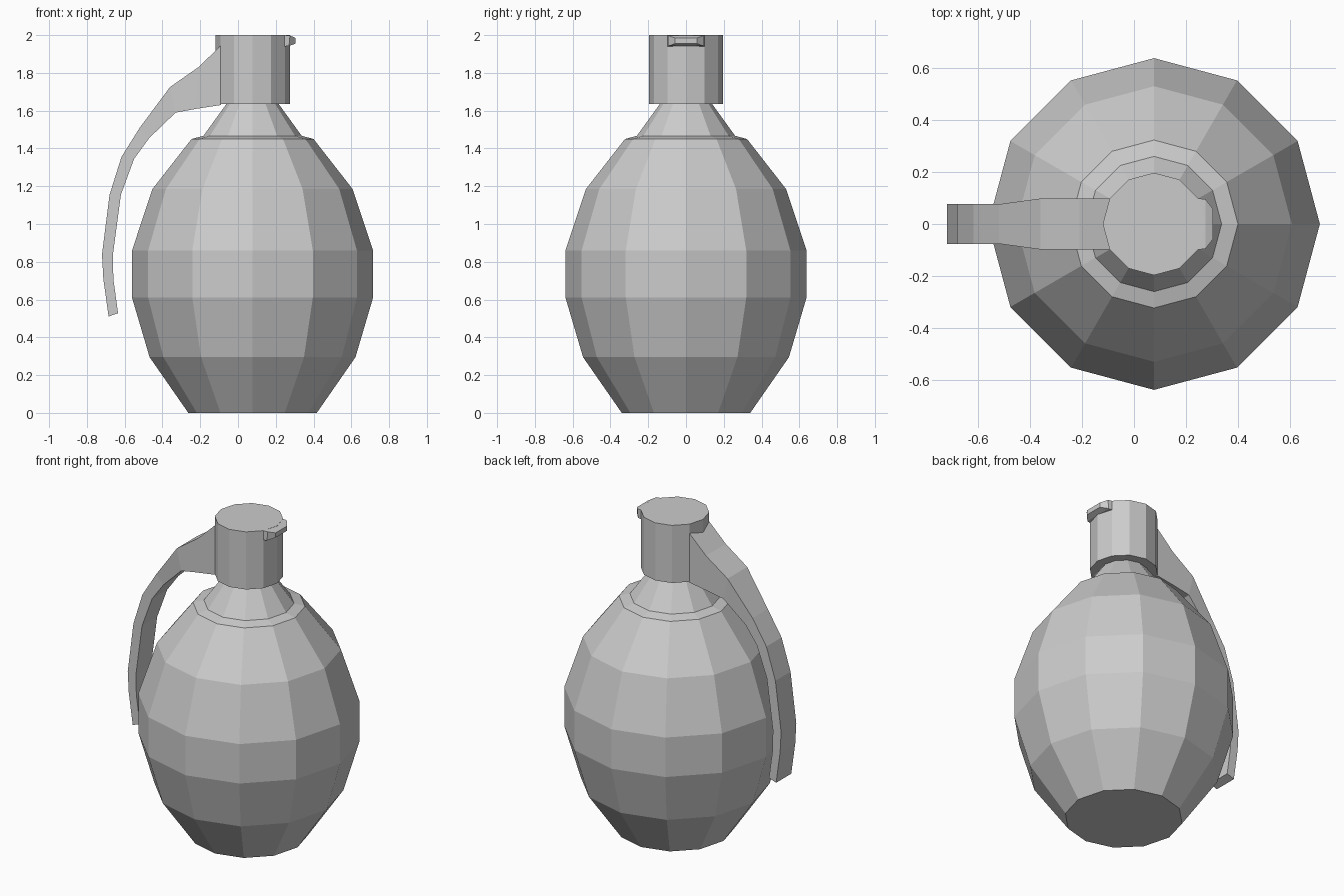
import bpy, bmesh
from math import cos, sin, pi

if "Cube" in bpy.data.objects:
    bpy.data.objects.remove(bpy.data.objects["Cube"])

AXIS_X = 0.077   # body axis, offset so the lever balances the bounds
SIDES = 12


def skin(name, rings):
    """Join rings of equal point count into a closed, flat-shaded solid."""
    bm = bmesh.new()
    loops = [[bm.verts.new(p) for p in ring] for ring in rings]
    n = len(loops[0])
    for a, b in zip(loops, loops[1:]):
        for i in range(n):
            j = (i + 1) % n
            bm.faces.new((a[i], a[j], b[j], b[i]))
    bm.faces.new(loops[0][::-1])
    bm.faces.new(loops[-1])
    bmesh.ops.recalc_face_normals(bm, faces=bm.faces)
    mesh = bpy.data.meshes.new(name)
    bm.to_mesh(mesh)
    bm.free()
    obj = bpy.data.objects.new(name, mesh)
    bpy.context.collection.objects.link(obj)
    return obj


def turned(name, profile):
    """Twelve-sided turned part from (radius, height) pairs."""
    return skin(name, [[(AXIS_X + r * cos(2 * pi * i / SIDES),
                         r * sin(2 * pi * i / SIDES), z)
                        for i in range(SIDES)] for r, z in profile])


def strip(name, sections):
    """Bar swept through sections (outer x, z, inner x, z, half width)."""
    return skin(name, [[(ox, -w, oz), (ox, w, oz), (ix, w, iz), (ix, -w, iz)]
                       for ox, oz, ix, iz, w in sections])


# Faceted body with shoulder step and tapering neck
turned("body", [(0.34, 0), (0.545, 0.295), (0.638, 0.61), (0.638, 0.86),
                (0.53, 1.185), (0.323, 1.45), (0.26, 1.467), (0.135, 1.64)])

# Fuse cap
turned("fuse_cap", [(0.197, 1.635), (0.197, 2.0)])

# Small hooked lip on the cap
strip("cap_lip", [(0.24, 2.0, 0.24, 1.94, 0.1),
                  (0.275, 1.998, 0.27, 1.942, 0.095),
                  (0.304, 1.985, 0.304, 1.955, 0.058)])

# Curved safety lever
strip("lever", [(-0.09, 1.945, -0.09, 1.63, 0.099),
                (-0.21, 1.83, -0.22, 1.61, 0.099),
                (-0.36, 1.725, -0.33, 1.59, 0.098),
                (-0.52, 1.51, -0.47, 1.455, 0.076),
                (-0.617, 1.355, -0.55, 1.345, 0.076),
                (-0.68, 1.155, -0.62, 1.155, 0.076),
                (-0.72, 0.84, -0.662, 0.84, 0.076),
                (-0.713, 0.71, -0.66, 0.71, 0.076),
                (-0.685, 0.51, -0.635, 0.528, 0.076)])
